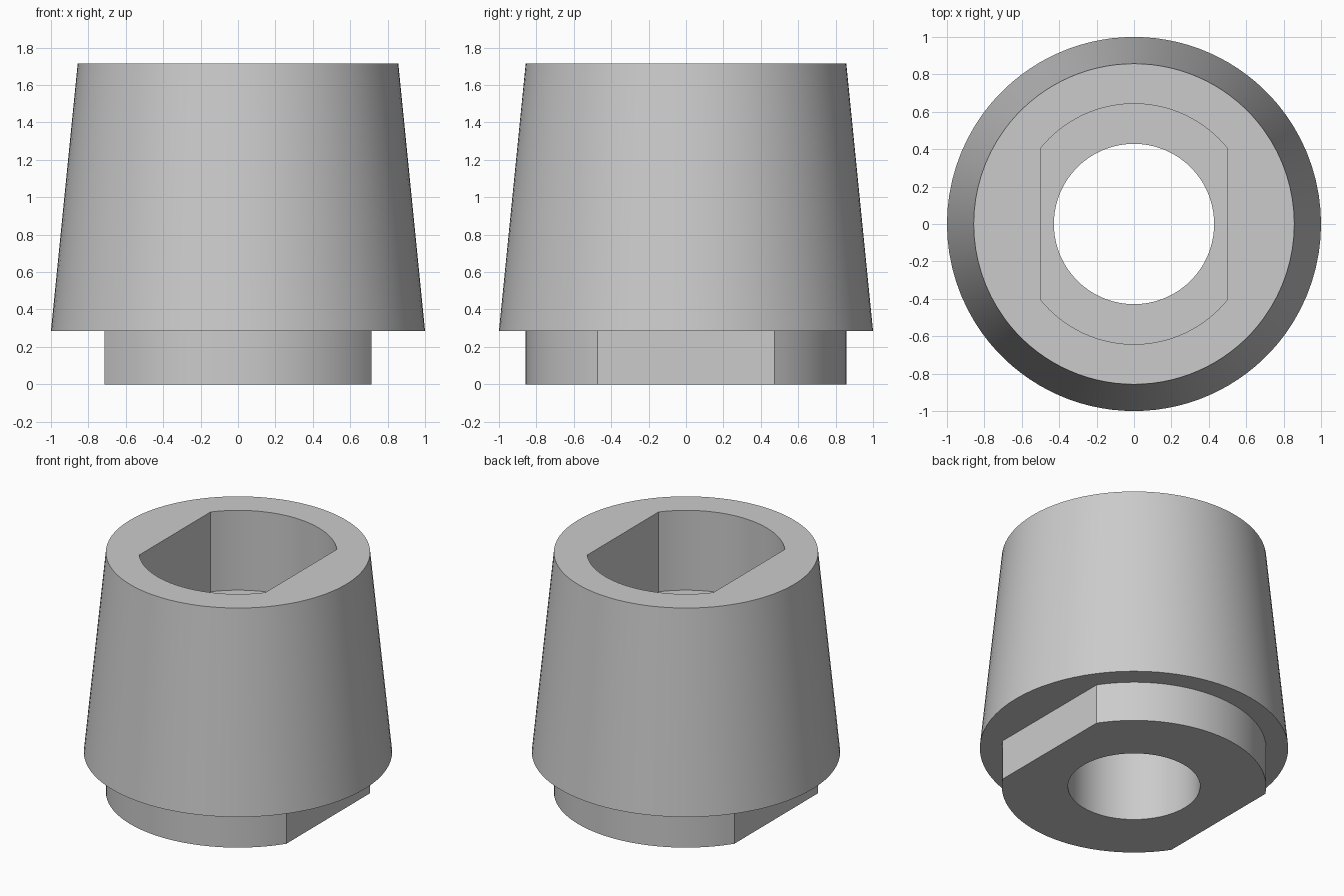
import bpy
import bmesh
from math import acos, cos, sin, pi, radians

cube = bpy.data.objects.get("Cube")
if cube:
    bpy.data.objects.remove(cube, do_unlink=True)

U = 1 / 7          # one design unit
FLAT_STEPS = 16    # segments across each side flat
ARC_STEPS = 32     # segments along each front and back arc


def ring(bm, radius, z, flat=None):
    """Circle of vertices, with its +x and -x sides cut flat when asked."""
    corner = acos(flat / radius) if flat else radians(36)
    verts = []
    for start, sweep, steps, is_flat in (
            (-corner, 2 * corner, FLAT_STEPS, True),
            (corner, pi - 2 * corner, ARC_STEPS, False),
            (pi - corner, 2 * corner, FLAT_STEPS, True),
            (pi + corner, pi - 2 * corner, ARC_STEPS, False)):
        for i in range(steps):
            a = start + sweep * i / steps
            r = flat / abs(cos(a)) if flat and is_flat else radius
            verts.append(bm.verts.new((r * cos(a) * U, r * sin(a) * U, z * U)))
    return verts


# Closed loft: through hole, flatted foot, tapered body, flatted socket
bm = bmesh.new()
rings = [
    ring(bm, 3, 0),            # hole, bottom
    ring(bm, 6, 0, 5),         # foot, bottom
    ring(bm, 6, 2, 5),         # foot, top
    ring(bm, 7, 2),            # body, bottom
    ring(bm, 6, 12),           # body, top
    ring(bm, 4.5, 12, 3.5),    # socket, rim
    ring(bm, 4.5, 8, 3.5),     # socket, floor
    ring(bm, 3, 8),            # hole, top
]
for lower, upper in zip(rings, rings[1:] + rings[:1]):
    for i in range(len(lower)):
        j = (i + 1) % len(lower)
        bm.faces.new((lower[i], lower[j], upper[j], upper[i]))
bmesh.ops.recalc_face_normals(bm, faces=bm.faces)

mesh = bpy.data.meshes.new("tapered_bushing")
bm.to_mesh(mesh)
bm.free()

# Plain grey material
grey = bpy.data.materials.new("light_grey")
grey.use_nodes = True
colour = (0.6, 0.6, 0.6, 1)
grey.diffuse_color = colour
grey.node_tree.nodes["Principled BSDF"].inputs["Base Color"].default_value = colour
mesh.materials.append(grey)

bushing = bpy.data.objects.new("tapered_bushing", mesh)
bpy.context.collection.objects.link(bushing)
bpy.ops.object.select_all(action="DESELECT")
bushing.select_set(True)
bpy.context.view_layer.objects.active = bushing
bpy.ops.object.shade_smooth_by_angle(angle=radians(20))
